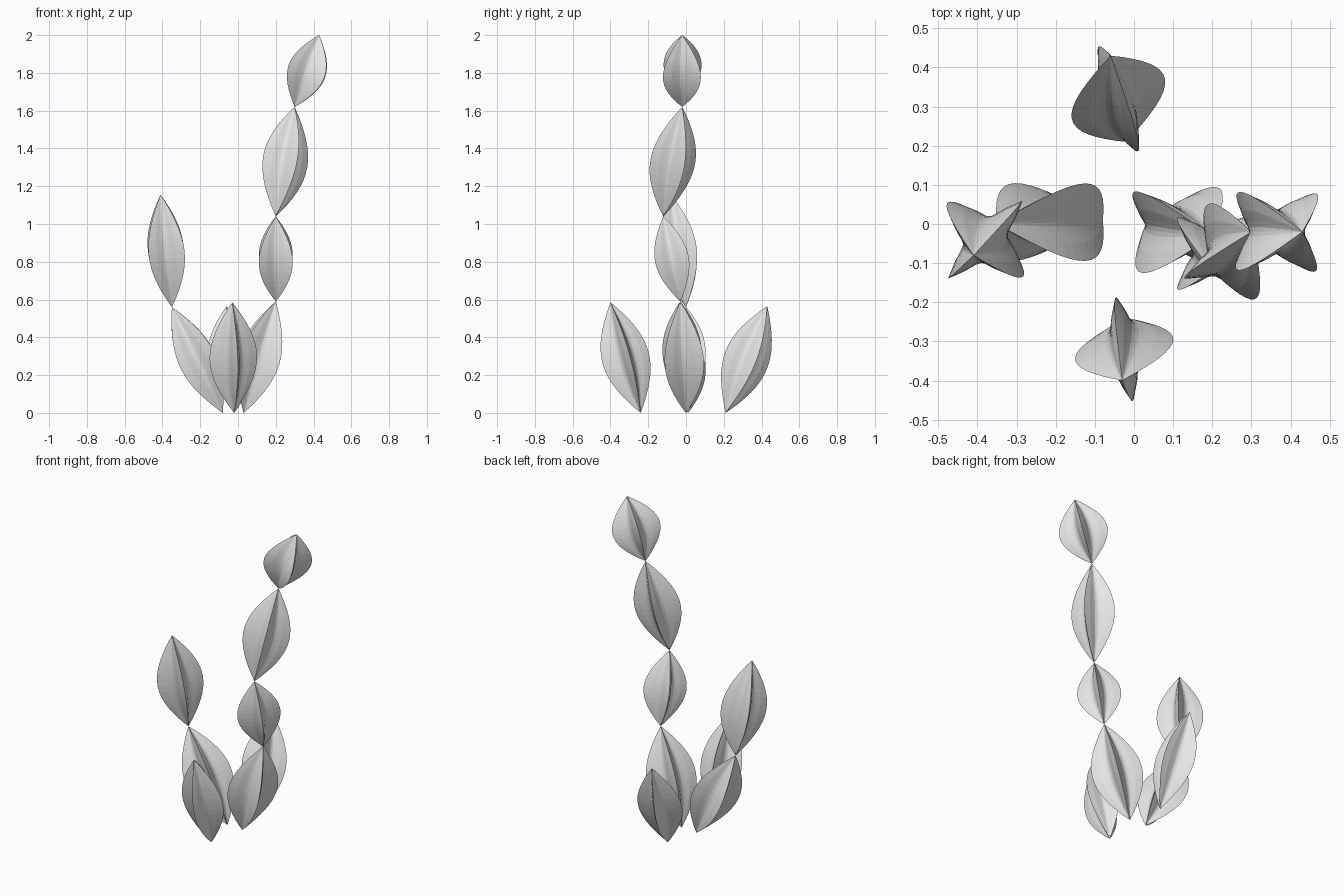
import bpy, bmesh, math
from mathutils import Vector

cube = bpy.data.objects.get("Cube")
if cube:
    bpy.data.objects.remove(cube, do_unlink=True)

grey = bpy.data.materials.new("pale_grey")
grey.use_nodes = True
grey.diffuse_color = (0.8, 0.8, 0.8, 1)
grey.node_tree.nodes["Principled BSDF"].inputs["Base Color"].default_value = (0.8, 0.8, 0.8, 1)

RINGS, SIDES, RIBS, VALLEY = 16, 32, 4, 0.4


def rib_radius(k):
    """Star section: sharp ribs with hollow valleys between them."""
    step = SIDES // RIBS
    u = min(k % step, step - k % step) / (step / 2)
    return VALLEY + (1 - VALLEY) * (1 - u) ** 2.6


def segment(name, base, tip, radius, turn):
    """Ribbed spindle stretched between two points."""
    base, tip = Vector(base), Vector(tip)
    axis = tip - base
    lean = Vector((0, 0, 1)).rotation_difference(axis)
    bm = bmesh.new()
    rings = []
    for i in range(1, RINGS):
        t = i / RINGS
        swell = radius * math.sin(math.pi * t) ** 0.95
        ring = []
        for k in range(SIDES):
            a = math.radians(turn) + math.tau * k / SIDES
            r = swell * rib_radius(k)
            offset = lean @ Vector((r * math.cos(a), r * math.sin(a), 0))
            ring.append(bm.verts.new(base + axis * t + offset))
        rings.append(ring)
    low, high = bm.verts.new(base), bm.verts.new(tip)
    for k in range(SIDES):
        n = (k + 1) % SIDES
        bm.faces.new((low, rings[0][n], rings[0][k]))
        bm.faces.new((rings[-1][k], rings[-1][n], high))
        for a, b in zip(rings, rings[1:]):
            bm.faces.new((a[k], a[n], b[n], b[k]))
    mesh = bpy.data.meshes.new(name)
    bm.to_mesh(mesh)
    bm.free()
    mesh.materials.append(grey)
    bpy.context.collection.objects.link(bpy.data.objects.new(name, mesh))


def stem(name, joints, shapes):
    """Chain of segments meeting tip to tip."""
    for i, (radius, turn) in enumerate(shapes):
        segment(f"{name}_segment_{i + 1}", joints[i], joints[i + 1], radius, turn)


# Tall left stem
stem("left_stem",
     [(0.03, 0, 0), (0.2, -0.03, 0.59), (0.2, -0.12, 1.04), (0.3, -0.02, 1.62), (0.43, -0.02, 2)],
     [(0.147, 48), (0.127, 45), (0.135, 28), (0.142, 44)])
# Shorter right stem
stem("right_stem",
     [(-0.08, 0.01, 0), (-0.35, 0, 0.56), (-0.41, -0.08, 1.155)],
     [(0.14, 45), (0.135, 46)])
# Single front and back shoots
stem("front_shoot", [(-0.02, -0.24, 0), (-0.03, -0.4, 0.585)], [(0.128, 11)])
stem("back_shoot", [(-0.02, 0.21, 0), (-0.06, 0.43, 0.565)], [(0.13, 24)])
